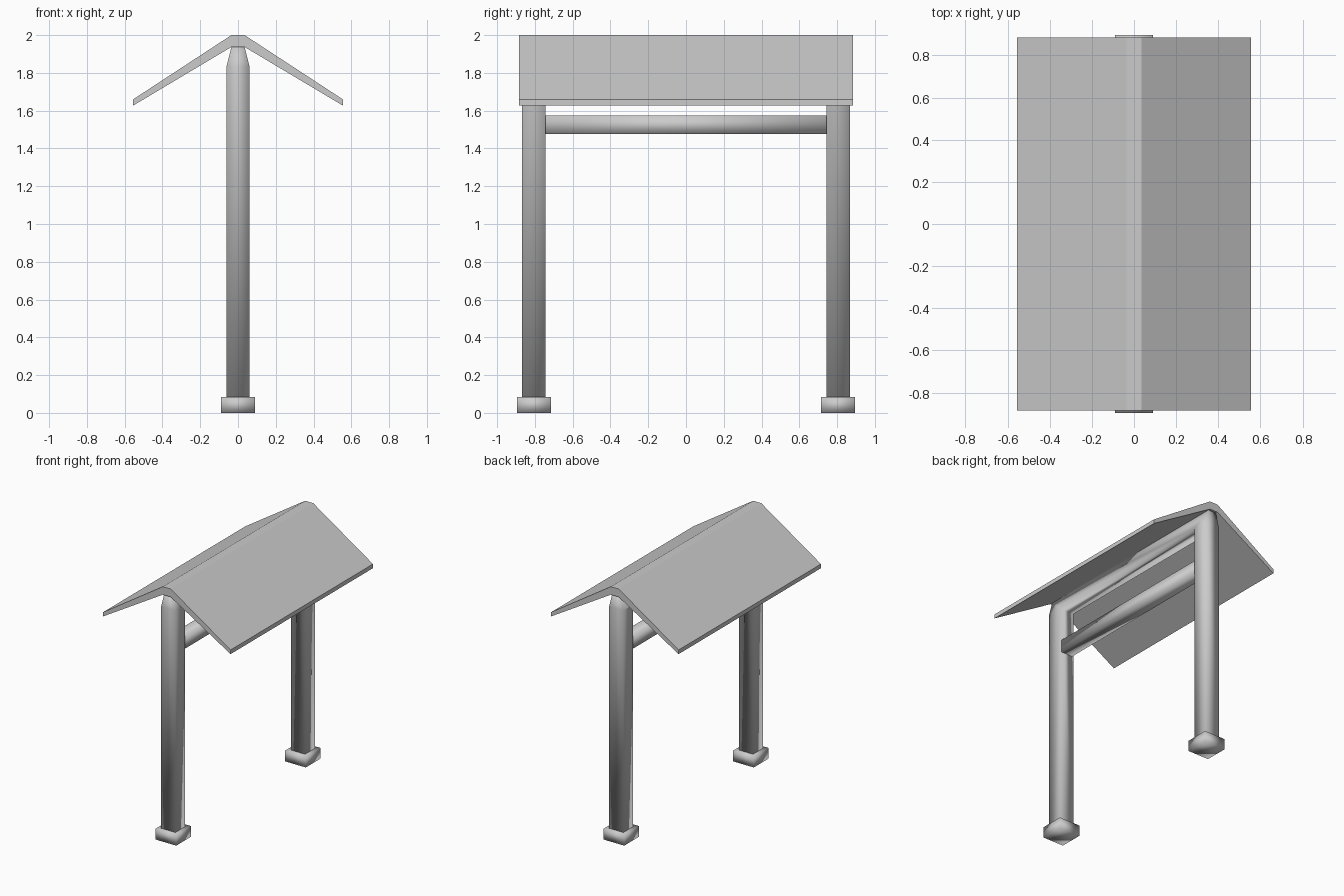
import bpy, bmesh

if "Cube" in bpy.data.objects:
    bpy.data.objects.remove(bpy.data.objects["Cube"])


def make_object(name, bm, smooth):
    bmesh.ops.recalc_face_normals(bm, faces=bm.faces[:])
    mesh = bpy.data.meshes.new(name)
    bm.to_mesh(mesh)
    bm.free()
    for p in mesh.polygons:
        p.use_smooth = smooth
    obj = bpy.data.objects.new(name, mesh)
    bpy.context.collection.objects.link(obj)
    return obj


def box(name, center, size, smooth=True):
    bm = bmesh.new()
    bmesh.ops.create_cube(bm, size=1)
    for v in bm.verts:
        v.co = [c + s * k for c, s, k in zip(center, size, v.co)]
    return make_object(name, bm, smooth)


# Roof: a folded sheet with a narrow flat ridge, extruded along y
HALF_LEN = 0.885
half = [(0.035, 2.0), (0.555, 1.66), (0.555, 1.627), (0.035, 1.937)]
mirrored = [(-x, z) for x, z in reversed(half)]
profile = half + mirrored
bm = bmesh.new()
ends = [[bm.verts.new((x, y, z)) for x, z in profile] for y in (-HALF_LEN, HALF_LEN)]
n = len(profile)
for i in range(n):
    j = (i + 1) % n
    bm.faces.new((ends[0][i], ends[0][j], ends[1][j], ends[1][i]))
for e in ends:
    for quad in ((0, 1, 2, 3), (4, 5, 6, 7), (0, 3, 4, 7)):
        bm.faces.new([e[k] for k in quad])
make_object("roof", bm, False)

# Frame: two posts and a tapered ridge beam in one smooth U-shaped piece
OUT, INN, BASE, NECK, TOP = 0.867, 0.745, 0.08, 1.83, 1.938
outline = [(-OUT, BASE), (-INN, BASE), (-INN, NECK), (INN, NECK),
           (INN, BASE), (OUT, BASE), (OUT, NECK), (OUT, TOP),
           (-OUT, TOP), (-OUT, NECK)]
bm = bmesh.new()
sides = []
for s in (-1, 1):
    ring = [bm.verts.new((s * (0.035 if z == TOP else 0.062), y, z)) for y, z in outline]
    for face in ((0, 1, 2, 9), (3, 4, 5, 6), (9, 2, 3, 6, 7, 8)):
        bm.faces.new([ring[k] for k in face])
    sides.append(ring)
n = len(outline)
for i in range(n):
    j = (i + 1) % n
    bm.faces.new((sides[0][i], sides[0][j], sides[1][j], sides[1][i]))
make_object("post_frame", bm, True)

# Lower cross beam between the posts
box("cross_beam", (0, 0, 1.525), (0.1, 2 * INN, 0.098))

# Square feet
for label, s in (("front", -1), ("back", 1)):
    box(label + "_foot", (0, s * 0.805, 0.0425), (0.18, 0.182, 0.085))
